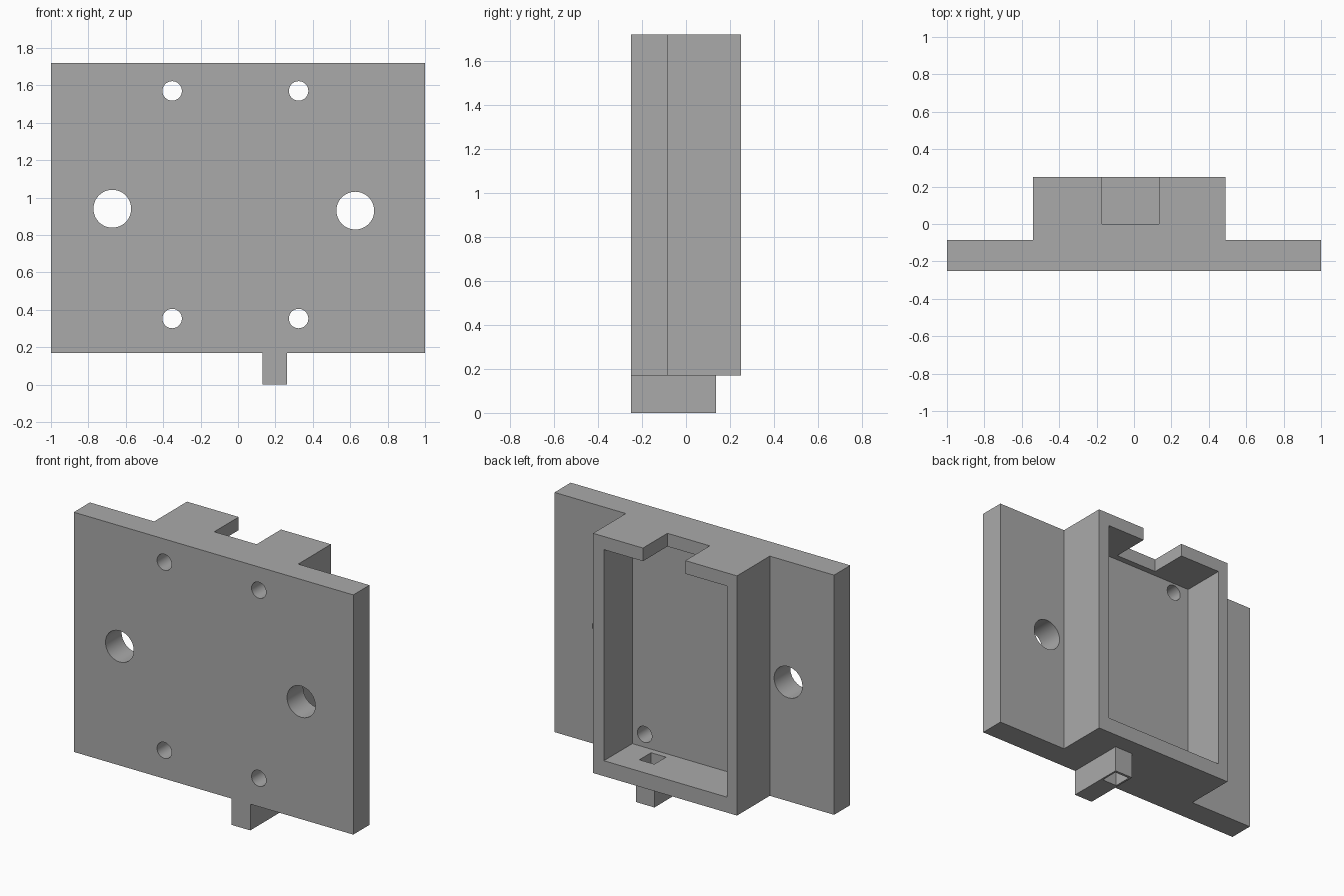
import bpy
import bmesh
from math import radians

if "Cube" in bpy.data.objects:
    bpy.data.objects.remove(bpy.data.objects["Cube"])

GREY = (0.4, 0.4, 0.4, 1)
mat = bpy.data.materials.new("plain_grey")
mat.use_nodes = True
mat.diffuse_color = GREY
mat.node_tree.nodes["Principled BSDF"].inputs["Base Color"].default_value = GREY


def prism(name, outline, z0, z1):
    """Extrude an XY outline from z0 to z1."""
    bm = bmesh.new()
    face = bm.faces.new([bm.verts.new((x, y, z0)) for x, y in outline])
    top = bmesh.ops.extrude_face_region(bm, geom=[face])["geom"]
    verts = [v for v in top if isinstance(v, bmesh.types.BMVert)]
    bmesh.ops.translate(bm, verts=verts, vec=(0, 0, z1 - z0))
    bmesh.ops.recalc_face_normals(bm, faces=bm.faces)
    mesh = bpy.data.meshes.new(name)
    bm.to_mesh(mesh)
    bm.free()
    mesh.materials.append(mat)
    obj = bpy.data.objects.new(name, mesh)
    bpy.context.collection.objects.link(obj)
    return obj


def box(name, x0, x1, y0, y1, z0, z1):
    return prism(name, [(x0, y0), (x1, y0), (x1, y1), (x0, y1)], z0, z1)


def bore(x, z, radius):
    """Cylindrical cutter running front to back."""
    bpy.ops.mesh.primitive_cylinder_add(
        vertices=48, radius=radius, depth=0.6,
        location=(x, -0.2, z), rotation=(radians(90), 0, 0))
    obj = bpy.context.object
    obj.name = "bore_cutter"
    obj.data.materials.append(mat)
    return obj


def cut(target, cutter):
    """Subtract the cutter and discard it."""
    mod = target.modifiers.new("cut", "BOOLEAN")
    mod.operation = "DIFFERENCE"
    mod.solver = "EXACT"
    mod.object = cutter
    cutter.hide_render = True
    bpy.context.view_layer.objects.active = target
    bpy.ops.object.modifier_apply(modifier=mod.name)
    bpy.data.objects.remove(cutter)


FRONT, FLANGE, BACK = -0.25, -0.085, 0.25
BOTTOM, TOP = 0.17, 1.72
LEFT, RIGHT = 0.49, -0.54

# Flanged housing
housing = prism("housing", [
    (-1, FRONT), (1, FRONT), (1, FLANGE), (LEFT, FLANGE),
    (LEFT, BACK), (RIGHT, BACK), (RIGHT, FLANGE), (-1, FLANGE)], BOTTOM, TOP)

# Rear cavity and notch in the top wall
cut(housing, box("cavity_cutter", -0.468, 0.412, -0.04, 0.4, 0.27, 1.635))
cut(housing, box("notch_cutter", -0.17, 0.133, 0, 0.4, 1.5, 1.9))

# Mounting holes and corner screw holes
for x, z in ((-0.672, 0.94), (0.627, 0.93)):
    cut(housing, bore(x, z, 0.101))
for x in (-0.352, 0.324):
    for z in (0.353, 1.57):
        cut(housing, bore(x, z, 0.052))

# Bottom tab
tab = box("bottom_tab", 0.13, 0.263, FRONT, 0.137, 0, BOTTOM)

# Square cable passage through the tab and the cavity floor
for part in (housing, tab):
    cut(part, box("passage_cutter", 0.143, 0.25, 0, 0.12, -0.1, 0.4))

# Smooth bores with sharp edges
for part in (housing, tab):
    bpy.ops.object.select_all(action="DESELECT")
    part.select_set(True)
    bpy.context.view_layer.objects.active = part
    bpy.ops.object.shade_smooth_by_angle(angle=radians(30))
